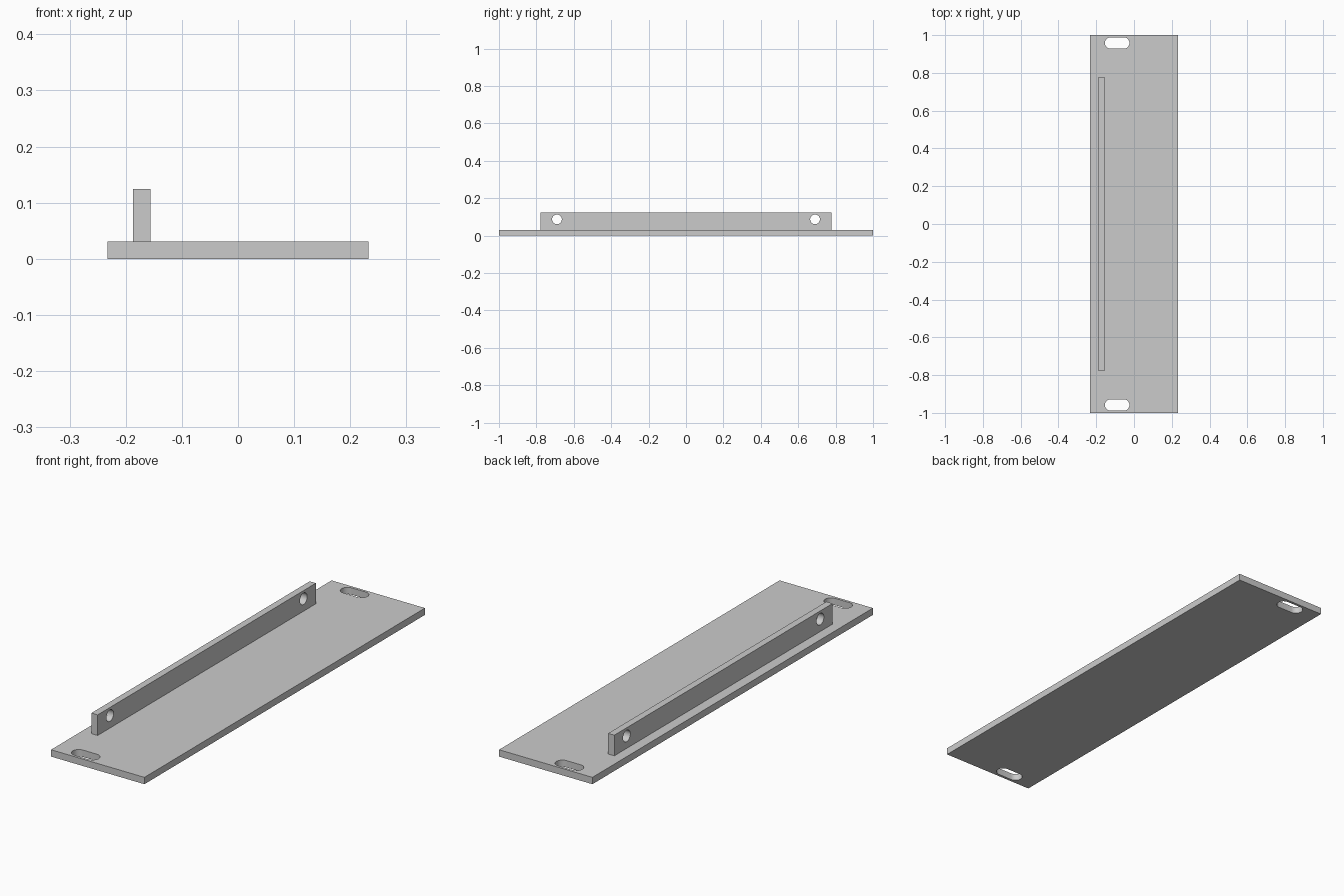
import bpy
import bmesh
from math import cos, sin, pi, radians
from mathutils import Matrix, Vector

default_cube = bpy.data.objects.get("Cube")
if default_cube:
    bpy.data.objects.remove(default_cube, do_unlink=True)

grey = bpy.data.materials.new("plain_grey")
grey.use_nodes = True
grey.diffuse_color = (0.6, 0.6, 0.6, 1)
grey.node_tree.nodes["Principled BSDF"].inputs["Base Color"].default_value = (0.6, 0.6, 0.6, 1)


def add_object(name, bm):
    bmesh.ops.recalc_face_normals(bm, faces=bm.faces)
    mesh = bpy.data.meshes.new(name)
    bm.to_mesh(mesh)
    bm.free()
    mesh.materials.append(grey)
    obj = bpy.data.objects.new(name, mesh)
    bpy.context.collection.objects.link(obj)
    return obj


def box(name, low, high):
    low, high = Vector(low), Vector(high)
    bm = bmesh.new()
    place = Matrix.Translation((low + high) / 2) @ Matrix.Diagonal((*(high - low), 1))
    bmesh.ops.create_cube(bm, size=1, matrix=place)
    return add_object(name, bm)


def slot_cutter(name, centre, radius, half_straight, depth, rotation=Matrix(), steps=16):
    """Prism with rounded ends; a zero straight length gives a round hole."""
    bm = bmesh.new()
    verts = []
    for side in (1, -1):
        count = steps + 1 if half_straight else steps
        for i in range(count):
            a = pi * i / steps - side * pi / 2
            verts.append(bm.verts.new((side * half_straight + radius * cos(a),
                                       radius * sin(a), -depth / 2)))
    face = bm.faces.new(verts)
    new = bmesh.ops.extrude_face_region(bm, geom=[face])["geom"]
    bmesh.ops.translate(bm, verts=[v for v in new if isinstance(v, bmesh.types.BMVert)],
                        vec=(0, 0, depth))
    bmesh.ops.transform(bm, verts=bm.verts, matrix=Matrix.Translation(centre) @ rotation)
    return add_object(name, bm)


def cut(obj, cutters):
    bpy.context.view_layer.objects.active = obj
    for cutter in cutters:
        mod = obj.modifiers.new("opening", "BOOLEAN")
        mod.operation = "DIFFERENCE"
        mod.solver = "EXACT"
        mod.object = cutter
        bpy.ops.object.modifier_apply(modifier=mod.name)
        bpy.data.objects.remove(cutter, do_unlink=True)
    bpy.ops.object.select_all(action="DESELECT")
    obj.select_set(True)
    bpy.ops.object.shade_smooth_by_angle(angle=radians(30))


# Flat base plate with a mounting slot at each end
base_plate = box("base_plate", (-0.233, -1, 0), (0.233, 1, 0.031))
cut(base_plate, [slot_cutter("slot_cutter", (-0.089, s * 0.958, 0.015), 0.03, 0.035, 0.2)
                 for s in (-1, 1)])

# Upright rail with a round hole near each end
upright_rail = box("upright_rail", (-0.187, -0.778, 0.031), (-0.156, 0.778, 0.124))
sideways = Matrix.Rotation(pi / 2, 4, "Y")
cut(upright_rail, [slot_cutter("hole_cutter", (-0.172, s * 0.69, 0.087), 0.026, 0, 0.2, sideways)
                   for s in (-1, 1)])
